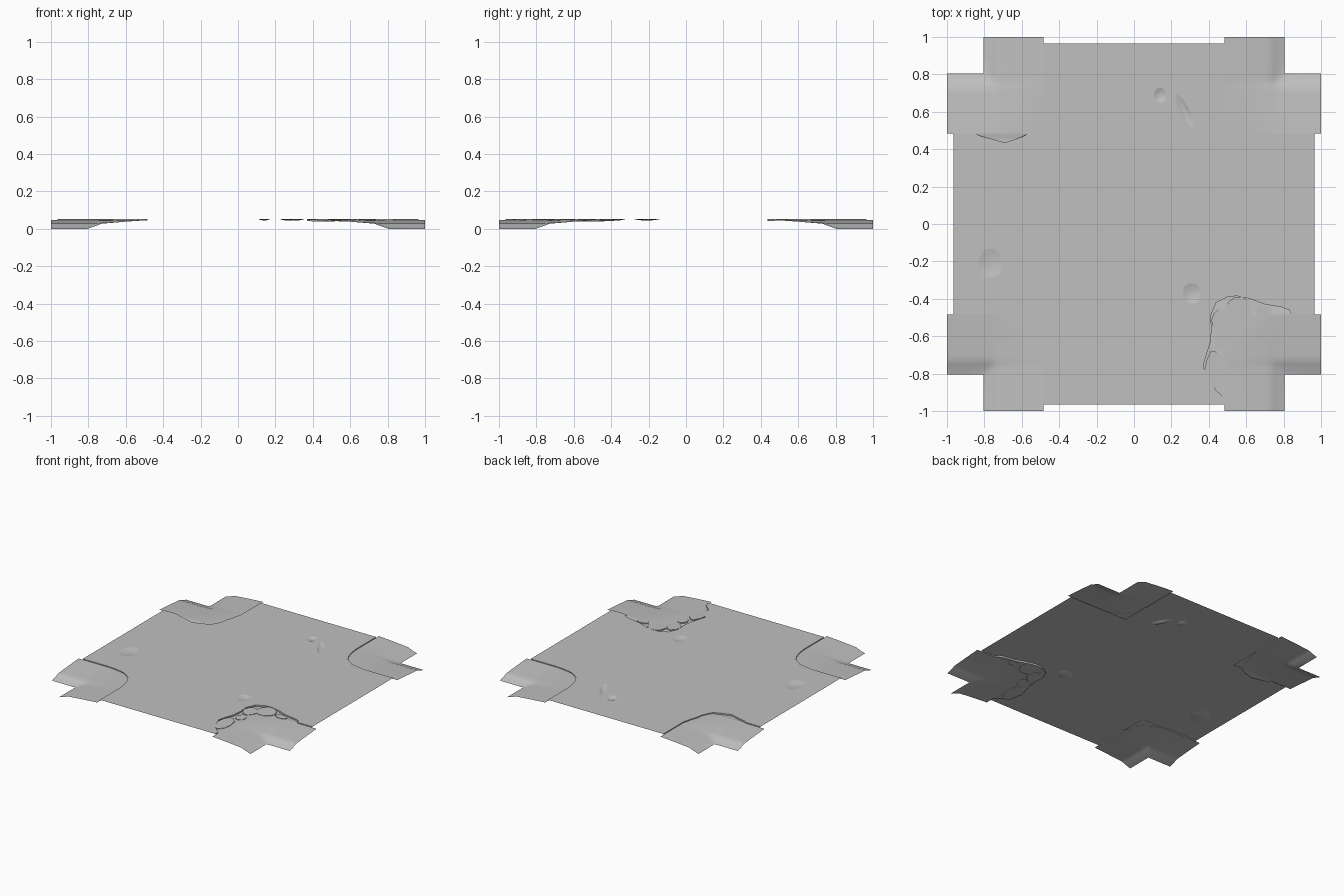
import bpy, bmesh, math, random
from mathutils import Vector

random.seed(4)
cube = bpy.data.objects.get("Cube")
if cube:
    bpy.data.objects.remove(cube, do_unlink=True)

ROAD_Z, EDGE, ROAD_END, NOTCH, TOP = 0.053, 0.485, 0.965, 0.805, 0.046

stone = bpy.data.materials.new("stone grey")
stone.use_nodes = True
grey = (0.53, 0.53, 0.53, 1)
stone.diffuse_color = grey
stone.node_tree.nodes["Principled BSDF"].inputs["Base Color"].default_value = grey


def finish(bm, name):
    mesh = bpy.data.meshes.new(name)
    bm.to_mesh(mesh)
    bm.free()
    mesh.materials.append(stone)
    obj = bpy.data.objects.new(name, mesh)
    bpy.context.collection.objects.link(obj)
    return obj


# Height of the sloping shoulder, by distance from the road axis
PROFILE = [(EDGE, TOP), (0.6, 0.038), (0.73, 0.027), (0.765, 0.013), (NOTCH, 0)]


def slope(d):
    for (d0, z0), (d1, z1) in zip(PROFILE, PROFILE[1:]):
        if d <= d1:
            return z0 + (z1 - z0) * max(0, (d - d0) / (d1 - d0))
    return 0


def ground(x, y):
    if min(abs(x), abs(y)) < EDGE - 0.003:
        return 0.042
    a, b = slope(abs(x)), slope(abs(y))
    return min(TOP, (a ** 4 + b ** 4) ** 0.25)


# Road outline at each corner, counterclockwise
broken = [(EDGE, -.93), (.44, -.89), (.39, -.82), (.37, -.76), (.39, -.69), (.41, -.63),
          (.415, -.56), (.41, -.49), (.44, -.42), (.5, -.39), (.55, -.385), (.62, -.4),
          (.7, -.43), (.79, -.445), (.83, -.46), (.84, -EDGE)]
rounded = [(.73, EDGE), (.66, .495), (.6, .51), (.54, .55), (.51, .6), (.495, .65), (EDGE, .72)]
worn = [(-EDGE, .73), (-.5, .66), (-.52, .6), (-.525, .56), (-.545, .515), (-.565, EDGE)]
bulge = [(-.565, EDGE), (-.59, .47), (-.63, .455), (-.69, .435), (-.76, .455),
         (-.82, .47), (-.85, EDGE)]
corners = [
    [(EDGE, -ROAD_END)] + broken + [(ROAD_END, -EDGE)],
    [(ROAD_END, EDGE)] + rounded + [(EDGE, ROAD_END)],
    [(-EDGE, ROAD_END)] + worn + bulge[1:] + [(-ROAD_END, EDGE)],
    [(-ROAD_END, -EDGE)] + [(-x, -y) for x, y in rounded] + [(-EDGE, -ROAD_END)],
]

# Road sheet with skirts down to the shoulders
bm = bmesh.new()
loops = [[bm.verts.new((x, y, ROAD_Z)) for x, y in c] for c in corners]
outline = sum(loops, [])
edges = [bm.edges.new((a, b)) for a, b in zip(outline, outline[1:] + outline[:1])]

# Dent rims: centre x, y, half sizes, turn
dents = [(.14, .69, .036, .042, 0), (.268, .61, .026, .1, .5),
         (-.765, -.21, .065, .085, 0), (.31, -.37, .052, .058, .4)]
rims = []
for cx, cy, rx, ry, turn in dents:
    rim = []
    for i in range(9):
        a = math.tau * i / 9
        k = random.uniform(0.9, 1.08)
        x, y = rx * k * math.cos(a), ry * k * math.sin(a)
        rim.append(bm.verts.new((cx + x * math.cos(turn) - y * math.sin(turn),
                                 cy + x * math.sin(turn) + y * math.cos(turn), ROAD_Z)))
    edges += [bm.edges.new((a, b)) for a, b in zip(rim, rim[1:] + rim[:1])]
    rims.append((rim, Vector((cx, cy, ROAD_Z))))
bmesh.ops.triangle_fill(bm, use_beauty=True, edges=edges, normal=(0, 0, 1))
for f in bm.faces:
    f.normal_update()
    if f.normal.z < 0:
        f.normal_flip()

# Sunken dent bowls
for rim, centre in rims:
    inner = [bm.verts.new(centre.lerp(v.co, 0.5) - Vector((0, 0, 0.007))) for v in rim]
    bottom = bm.verts.new(centre - Vector((0, 0, 0.009)))
    for i in range(len(rim)):
        j = (i + 1) % len(rim)
        bm.faces.new((rim[i], rim[j], inner[j], inner[i])).smooth = True
        bm.faces.new((inner[i], inner[j], bottom)).smooth = True

# Skirts
for loop in loops:
    low = [bm.verts.new((v.co.x, v.co.y, ground(v.co.x, v.co.y) - 0.001)) for v in loop]
    for i in range(len(loop) - 1):
        bm.faces.new((loop[i], low[i], low[i + 1], loop[i + 1]))
finish(bm, "road_surface")

# Four sloping corner shoulders with a square notch
steps = [EDGE, .54, .6, .66, .7, .73, .748, .765, .785, NOTCH, .9, 1]
for sx, sy, name in [(1, -1, "front_left"), (1, 1, "back_left"),
                     (-1, 1, "back_right"), (-1, -1, "front_right")]:
    bm = bmesh.new()
    grid = [[bm.verts.new((sx * x, sy * y, ground(x, y))) for y in steps] for x in steps]
    for i in range(len(steps) - 1):
        for j in range(len(steps) - 1):
            if min(steps[i], steps[j]) >= NOTCH:
                continue
            quad = [grid[i][j], grid[i + 1][j], grid[i + 1][j + 1], grid[i][j + 1]]
            bm.faces.new(quad if sx * sy > 0 else quad[::-1]).smooth = True
    loose = [v for v in bm.verts if not v.link_faces]
    bmesh.ops.delete(bm, geom=loose, context="VERTS")
    finish(bm, name + "_shoulder")

# Ledges exposed where the road edge has broken away
for name, pts in [("broken_ledge", broken + [(EDGE, -EDGE)]), ("worn_ledge", bulge)]:
    bm = bmesh.new()
    face = bm.faces.new([bm.verts.new((x, y, ground(x, y))) for x, y in pts])
    face.normal_update()
    if face.normal.z < 0:
        face.normal_flip()
    bmesh.ops.triangulate(bm, faces=[face])
    finish(bm, name)

# Loose slabs on the broken corner: centre x, y, half sizes
slabs = [(.56, -.46, .072, .07), (.465, -.515, .053, .062), (.69, -.465, .048, .026),
         (.47, -.635, .038, .045), (.428, -.78, .054, .1)]
for n, (cx, cy, rx, ry) in enumerate(slabs):
    bm = bmesh.new()
    ring = []
    for i in range(10):
        a = math.tau * i / 10
        k = random.uniform(0.9, 1.05)
        x, y = rx * k * math.cos(a), ry * k * math.sin(a)
        ring.append(bm.verts.new((cx + x, cy + y, 0.05 - 0.02 * x + 0.02 * y)))
    top = bm.faces.new(ring)
    sides = bmesh.ops.extrude_face_region(bm, geom=[top], use_keep_orig=True)
    for v in sides["geom"]:
        if isinstance(v, bmesh.types.BMVert):
            v.co.z -= 0.009
    bmesh.ops.recalc_face_normals(bm, faces=bm.faces[:])
    finish(bm, f"loose_slab_{n + 1}")
